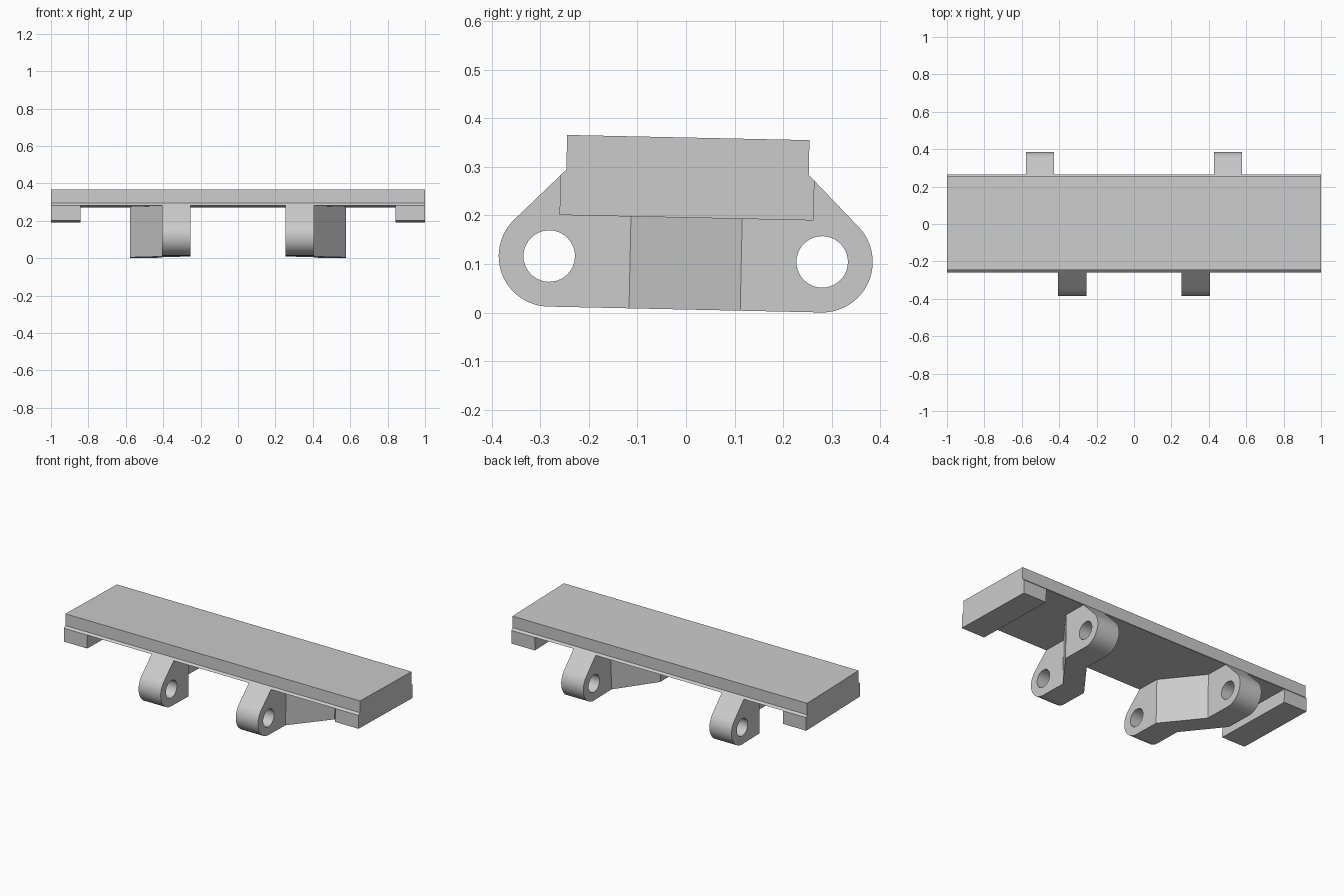
import bpy, bmesh, math
from mathutils import Vector

if "Cube" in bpy.data.objects:
    bpy.data.objects.remove(bpy.data.objects["Cube"], do_unlink=True)

# One plain grey
steel = bpy.data.materials.new("steel_grey")
steel.use_nodes = True
GREY = (0.6, 0.6, 0.6, 1)
steel.diffuse_color = GREY
steel.node_tree.nodes["Principled BSDF"].inputs["Base Color"].default_value = GREY

TILT = -0.0214          # the whole link leans slightly to the rear
PLATE_Z = 0.277         # underside of the plate
PIN_Y, PIN_Z = 0.281, 0.1105
BOSS_R, HOLE_R = 0.104, 0.053
WEB_Y = 0.1145          # where the lugs meet the slanted web
BOTTOM = PIN_Z - BOSS_R


def prism(name, loops, to_3d, start, end):
    """Fill closed 2D loops (outline, then holes) and extrude from start to end."""
    bm = bmesh.new()
    edges = []
    for loop in loops:
        vs = [bm.verts.new(to_3d(a, b, start)) for a, b in loop]
        edges += [bm.edges.new((v, vs[(i + 1) % len(vs)])) for i, v in enumerate(vs)]
    bmesh.ops.triangle_fill(bm, edges=edges, use_beauty=True)
    ext = bmesh.ops.extrude_face_region(bm, geom=bm.faces[:])
    shift = to_3d(0, 0, end) - to_3d(0, 0, start)
    bmesh.ops.translate(bm, vec=shift, verts=[g for g in ext["geom"] if isinstance(g, bmesh.types.BMVert)])
    bmesh.ops.recalc_face_normals(bm, faces=bm.faces[:])
    for f in bm.faces:
        f.smooth = True
    mesh = bpy.data.meshes.new(name)
    bm.to_mesh(mesh)
    bm.free()
    mesh.set_sharp_from_angle(angle=math.radians(30))
    mesh.materials.append(steel)
    obj = bpy.data.objects.new(name, mesh)
    bpy.context.collection.objects.link(obj)
    obj.rotation_euler.x = TILT
    obj.location.y = -0.003
    return obj


def side(y, z, x):
    return Vector((x, y, z))


def plan(x, y, z):
    return Vector((x, y, z))


def arc(radius, a0, a1, n):
    steps = [math.radians(a0 + (a1 - a0) * i / n) for i in range(n + 1)]
    return [(PIN_Y + radius * math.cos(a), PIN_Z + radius * math.sin(a)) for a in steps]


# Plate with a small chamfered shoulder below the slab
half = [(0.2615, PLATE_Z), (0.2495, 0.289), (0.2495, 0.3605)]
prism("top_plate", [half + [(-y, z) for y, z in reversed(half)]], side, -1, 1)

# Lug side profile: rounded boss, slope up to the plate, round pin hole
lug = [(WEB_Y, BOTTOM)] + arc(BOSS_R, -90, 45, 24) + [(0.2615, PLATE_Z), (WEB_Y, PLATE_Z)]
hole = arc(HOLE_R, 0, 360, 40)[:-1]

for s, label in ((1, "left"), (-1, "right")):
    # End foot under the plate
    foot = [(-0.2615, 0.1955), (0.2615, 0.1955), (0.2615, PLATE_Z), (-0.2615, PLATE_Z)]
    prism(label + "_foot", [foot], side, s * 0.842, s)
    # Inner lug at the front, outer lug at the rear
    for d, end, x0, x1 in ((-1, "front", 0.255, 0.405), (1, "rear", 0.428, 0.578)):
        loops = [[(d * y, z) for y, z in loop] for loop in (lug, hole)]
        prism(f"{label}_{end}_lug", loops, side, s * x0, s * x1)
    # Slanted web joining the two lugs
    web = [(s * 0.255, -WEB_Y), (s * 0.405, -WEB_Y), (s * 0.578, WEB_Y), (s * 0.428, WEB_Y)]
    prism(label + "_web", [web], plan, BOTTOM, PLATE_Z)
